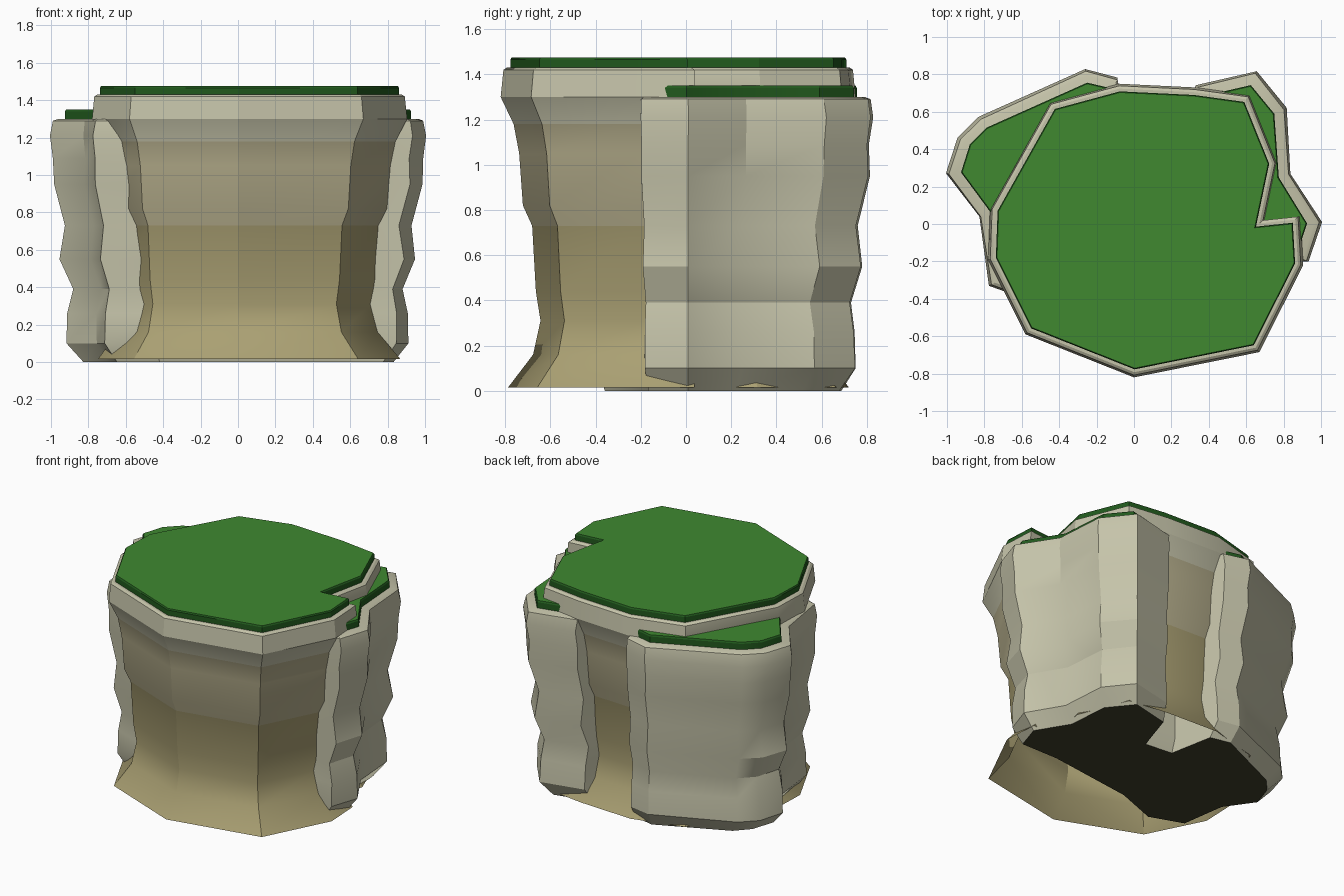
import bpy, bmesh, math, random
from mathutils import Vector

if "Cube" in bpy.data.objects:
    bpy.data.objects.remove(bpy.data.objects["Cube"])

random.seed(4)


def material(name, rgb):
    m = bpy.data.materials.new(name)
    m.diffuse_color = (*rgb, 1)
    m.use_nodes = True
    m.node_tree.nodes["Principled BSDF"].inputs["Base Color"].default_value = m.diffuse_color
    return m


PALE = material("pale_stone", (0.56, 0.55, 0.40))
TAN = material("tan_stone", (0.40, 0.35, 0.17))
MID = material("mid_stone", (0.46, 0.42, 0.26))
BASE = material("dark_base", (0.05, 0.05, 0.025))
GRASS = material("grass_top", (0.05, 0.25, 0.03))
EDGE = material("grass_edge", (0.015, 0.10, 0.012))


def inset(pts, d):
    """Move every side of a counter-clockwise outline inwards by d."""
    out = []
    for i, p in enumerate(pts):
        p = Vector(p)
        a = (p - Vector(pts[i - 1])).normalized()
        b = (Vector(pts[(i + 1) % len(pts)]) - p).normalized()
        n1, n2 = Vector((-a.y, a.x)), Vector((-b.y, b.x))
        out.append(p + (n1 + n2) * d / max(0.4, 1 + n1.dot(n2)))
    return out


def stack(name, outline, layers, mats, side, cap_low, cap_top, jitter=0.0):
    """Loft an outline through (z, scale, inset) layers."""
    bm = bmesh.new()
    rings = []
    for z, s, d in layers:
        ring = []
        for p in inset(outline, d):
            k = s + random.uniform(-jitter, jitter)
            ring.append(bm.verts.new((p.x * k, p.y * k, z)))
        rings.append(ring)
    n = len(outline)
    for lo, hi in zip(rings, rings[1:]):
        zm = (lo[0].co.z + hi[0].co.z) / 2
        for i in range(n):
            j = (i + 1) % n
            f = bm.faces.new((lo[i], lo[j], hi[j], hi[i]))
            f.material_index = side(zm)
    if cap_low is not None:
        bm.faces.new(rings[0][::-1]).material_index = cap_low
    bm.faces.new(rings[-1]).material_index = cap_top
    me = bpy.data.meshes.new(name)
    bm.to_mesh(me)
    bm.free()
    for m in mats:
        me.materials.append(m)
    ob = bpy.data.objects.new(name, me)
    bpy.context.collection.objects.link(ob)
    bpy.ops.object.select_all(action='DESELECT')
    ob.select_set(True)
    bpy.context.view_layer.objects.active = ob
    bpy.ops.object.shade_smooth_by_angle(angle=math.radians(28))
    return ob


# Tall front rock: outline, then flared foot, waist and overhanging rim
front = [(-0.08, 0.75), (-0.45, 0.65), (-0.77, 0.08), (-0.78, -0.19),
         (-0.58, -0.59), (0, -0.82), (0.67, -0.685), (0.905, -0.22),
         (0.89, 0.04), (0.70, 0.02), (0.765, 0.33), (0.62, 0.69), (0.33, 0.73)]
front_layers = [(0.015, 0.96, 0), (0.16, 0.825, 0), (0.31, 0.785, 0),
                (0.44, 0.81, 0), (0.73, 0.83, 0), (0.82, 0.88, 0),
                (1.05, 0.90, 0), (1.18, 0.93, 0), (1.30, 1.0, 0),
                (1.42, 0.985, 0), (1.43, 0.985, 0.015)]
stack("front_rock", front, front_layers, [PALE, TAN, MID],
      lambda z: 1 if z < 0.75 else 2 if z < 1.15 else 0, None, 0)

# Lower back rock: two lobes joined inside the front rock, split at the back
back = [(-0.26, 0.825), (-0.83, 0.57), (-0.94, 0.46), (-1.0, 0.27),
        (-0.83, 0.04), (-0.775, -0.33), (-0.50, -0.43), (-0.15, -0.30),
        (0.60, -0.20), (0.93, -0.20), (1.0, 0.01), (0.84, 0.27),
        (0.815, 0.62), (0.655, 0.815), (0.33, 0.74), (0.22, 0.40),
        (-0.02, 0.42), (-0.09, 0.785)]
back_layers = [(0, 0.83, 0), (0.10, 0.915, 0), (0.26, 0.91, 0),
               (0.39, 0.885, 0), (0.55, 0.95, 0), (0.73, 0.925, 0),
               (0.95, 0.985, 0), (1.09, 0.985, 0), (1.21, 1.0, 0),
               (1.29, 0.985, 0), (1.30, 0.97, 0.01)]
stack("back_rock", back, back_layers, [PALE, BASE], lambda z: 0, 1, 0, 0.006)

# Grass slabs on both tops
for name, outline, z, h, d, s in (("front_grass", front, 1.43, 0.045, 0.03, 0.985),
                                  ("back_grass", back, 1.30, 0.05, 0.055, 0.985)):
    stack(name, outline, [(z - 0.01, s, d), (z + h * 0.8, s, d), (z + h, s, d + 0.006)],
          [GRASS, EDGE], lambda zm: 1, 1, 0)
